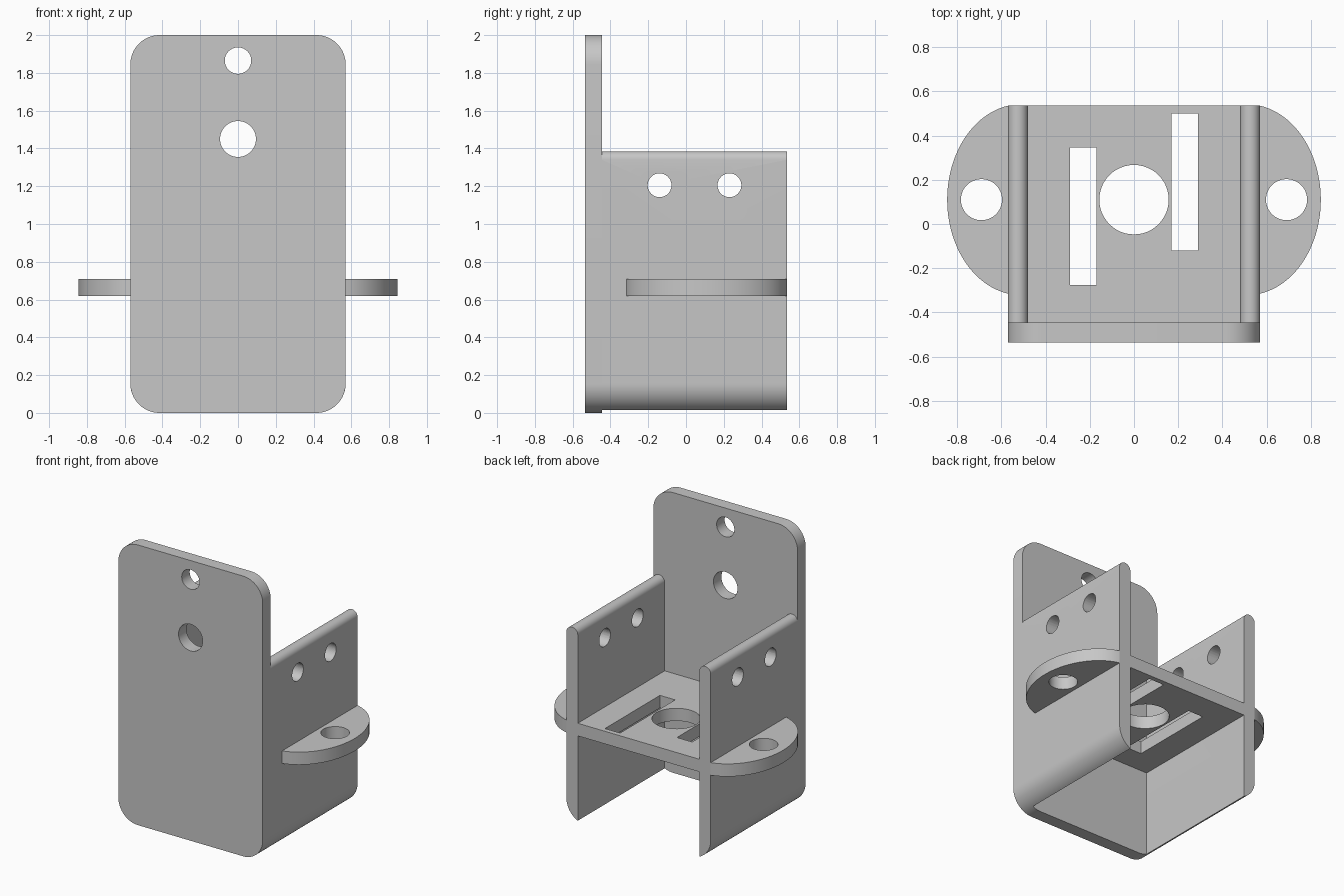
import bpy, bmesh
from math import sin, cos, radians, acos, degrees
from mathutils import Vector

cube = bpy.data.objects.get("Cube")
if cube:
    bpy.data.objects.remove(cube, do_unlink=True)

grey = bpy.data.materials.new("plain grey")
grey.use_nodes = True
colour = (0.57, 0.57, 0.57, 1)
grey.diffuse_color = colour
grey.node_tree.nodes["Principled BSDF"].inputs["Base Color"].default_value = colour

# Main dimensions
HALF_W, INNER = 0.57, 0.48
FRONT, PLATE_BACK, BACK = -0.535, -0.445, 0.535
SHELF_LOW, SHELF_TOP = 0.62, 0.71
CORNER = 0.155
MID_Y = 0.11


def arc(cx, cy, rx, ry, start, end, steps=16):
    angles = [radians(start + (end - start) * i / steps) for i in range(steps + 1)]
    return [(cx + rx * cos(a), cy + ry * sin(a)) for a in angles]


def circle(cx, cy, r):
    return arc(cx, cy, r, r, 0, 360, 48)[:-1]


def rect(x0, y0, x1, y1):
    return [(x0, y0), (x1, y0), (x1, y1), (x0, y1)]


def prism(name, outline, axis, low, high):
    """Extrude a flat outline along the given axis."""
    def place(u, v):
        return {"X": (low, u, v), "Y": (u, low, v), "Z": (u, v, low)}[axis]
    bm = bmesh.new()
    face = bm.faces.new([bm.verts.new(place(u, v)) for u, v in outline])
    new = bmesh.ops.extrude_face_region(bm, geom=[face])["geom"]
    shift = Vector([(high - low) * (axis == a) for a in "XYZ"])
    bmesh.ops.translate(bm, vec=shift, verts=[g for g in new if isinstance(g, bmesh.types.BMVert)])
    bmesh.ops.recalc_face_normals(bm, faces=bm.faces)
    mesh = bpy.data.meshes.new(name)
    bm.to_mesh(mesh)
    bm.free()
    mesh.materials.append(grey)
    obj = bpy.data.objects.new(name, mesh)
    bpy.context.collection.objects.link(obj)
    return obj


def part(name, outline, axis, low, high, holes=()):
    """Extrude a part, cut its holes and shade it."""
    obj = prism(name, outline, axis, low, high)
    bpy.ops.object.select_all(action="DESELECT")
    bpy.context.view_layer.objects.active = obj
    obj.select_set(True)
    for hole in holes:
        cutter = prism("cutter", hole, axis, low - 0.1, high + 0.1)
        cutter.hide_render = True
        mod = obj.modifiers.new("hole", "BOOLEAN")
        mod.operation, mod.solver, mod.object = "DIFFERENCE", "EXACT", cutter
        bpy.ops.object.modifier_apply(modifier=mod.name)
        bpy.data.objects.remove(cutter, do_unlink=True)
    bpy.ops.object.shade_smooth_by_angle(angle=radians(30))
    return obj


# Tall front plate with rounded corners and two holes
cx, top = HALF_W - CORNER, 2 - CORNER
plate = []
for x, z, start in ((cx, top, 0), (-cx, top, 90), (-cx, CORNER, 180), (cx, CORNER, 270)):
    plate += arc(x, z, CORNER, CORNER, start, start + 90)
part("front_plate", plate, "Y", FRONT, PLATE_BACK,
     [circle(0, 1.45, 0.095), circle(0, 1.865, 0.07)])

# Shelf with a round opening and two staggered slots
part("shelf", rect(-INNER, PLATE_BACK, INNER, BACK), "Z", SHELF_LOW, SHELF_TOP,
     [circle(0, MID_Y, 0.157), rect(-0.29, -0.275, -0.17, 0.345),
      rect(0.17, -0.12, 0.29, 0.5)])

# Side wall section: rounded top, lower edge following the plate corner
sweep = degrees(acos((INNER - cx) / CORNER))
r = (HALF_W - INNER) / 2
section = arc(cx, CORNER, CORNER, CORNER, -sweep, 0)
section += arc(HALF_W - r, 1.385 - r, r, r, 0, 180)

# Curved mounting ear outline
ear_x, ear_rx, ear_ry = 0.51, 0.335, 0.432
cut = degrees(acos((HALF_W - ear_x) / ear_rx))
ear = arc(ear_x, MID_Y, ear_rx, ear_ry, -cut, cut, 48)

for side, s in (("left", 1), ("right", -1)):
    wall = part(side + "_wall", [(s * x, z) for x, z in section], "Y", PLATE_BACK, BACK)
    # Pair of cross holes near the top of the wall
    for y in (-0.14, 0.23):
        cutter = prism("cutter", circle(y, 1.205, 0.063), "X", s * 0.525 - 0.2, s * 0.525 + 0.2)
        mod = wall.modifiers.new("hole", "BOOLEAN")
        mod.operation, mod.solver, mod.object = "DIFFERENCE", "EXACT", cutter
        bpy.context.view_layer.objects.active = wall
        bpy.ops.object.modifier_apply(modifier=mod.name)
        bpy.data.objects.remove(cutter, do_unlink=True)
    bpy.ops.object.shade_smooth_by_angle(angle=radians(30))
    part(side + "_ear", [(s * x, y) for x, y in ear], "Z", SHELF_LOW, SHELF_TOP,
         [circle(s * 0.69, MID_Y, 0.093)])
